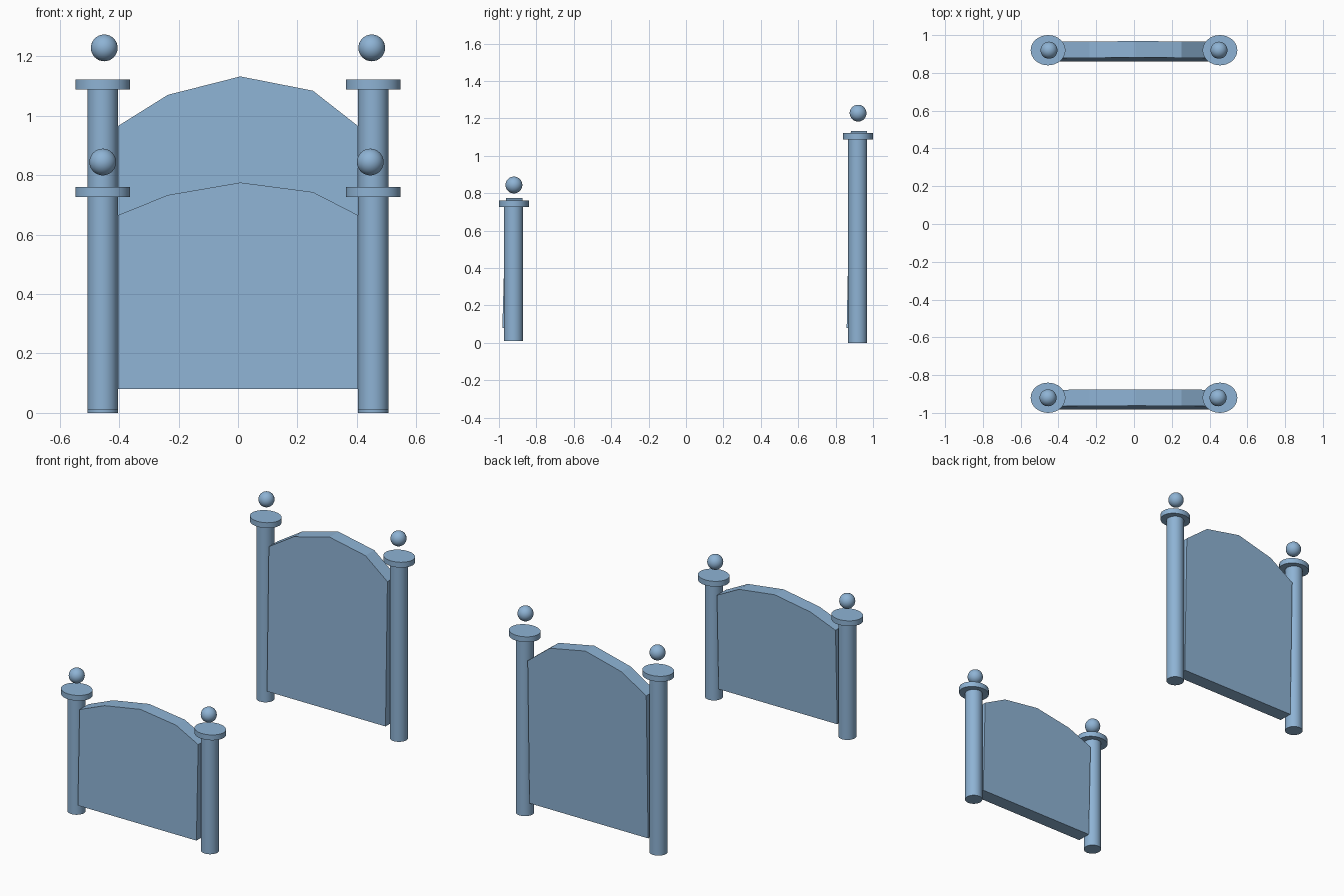
import bpy, bmesh

if "Cube" in bpy.data.objects:
    bpy.data.objects.remove(bpy.data.objects["Cube"])

# One flat blue for everything
blue = bpy.data.materials.new("light_blue")
blue.diffuse_color = (0.27, 0.45, 0.66, 1)
blue.use_nodes = True
blue.node_tree.nodes["Principled BSDF"].inputs["Base Color"].default_value = blue.diffuse_color


def finish(ob, name, smooth=True):
    ob.name = name
    ob.data.materials.append(blue)
    if smooth:
        bpy.ops.object.shade_smooth_by_angle(angle=0.6)


def cylinder(name, x, y, z0, z1, rx, ry):
    bpy.ops.mesh.primitive_cylinder_add(vertices=32, radius=1, depth=1,
                                        location=(x, y, (z0 + z1) / 2))
    ob = bpy.context.object
    ob.scale = (rx, ry, z1 - z0)
    bpy.ops.object.transform_apply(location=False, rotation=False, scale=True)
    finish(ob, name)


def ball(name, x, y, z, r):
    bpy.ops.mesh.primitive_uv_sphere_add(segments=32, ring_count=16, radius=r,
                                         location=(x, y, z))
    finish(bpy.context.object, name)


def panel(name, profile, y_bottom, lean, depth):
    """Arched board, leaning slightly backwards with height."""
    z0, z1 = profile[0][1], max(z for _, z in profile)
    bm = bmesh.new()
    verts = [bm.verts.new((x, y_bottom + lean * (z - z0) / (z1 - z0), z))
             for x, z in profile]
    face = bm.faces.new(verts)
    res = bmesh.ops.extrude_face_region(bm, geom=[face], use_keep_orig=True)
    moved = [v for v in res["geom"] if isinstance(v, bmesh.types.BMVert)]
    bmesh.ops.translate(bm, verts=moved, vec=(0, depth, 0))
    bmesh.ops.recalc_face_normals(bm, faces=bm.faces)
    me = bpy.data.meshes.new(name)
    bm.to_mesh(me)
    bm.free()
    ob = bpy.data.objects.new(name, me)
    bpy.context.collection.objects.link(ob)
    finish(ob, name, smooth=False)


# Headboard and footboard panels
W = 0.404
panel("headboard_panel", [(-W, 0.08), (W, 0.08), (W, 0.965), (0.252, 1.084),
                          (0.008, 1.132), (-0.236, 1.07), (-W, 0.965)],
      0.859, 0.022, 0.087)
panel("footboard_panel", [(-W, 0.08), (W, 0.08), (W, 0.665), (0.252, 0.743),
                          (0.008, 0.775), (-0.236, 0.733), (-W, 0.665)],
      -0.982, 0.02, 0.087)

# Posts, caps and floating ball finials: end, y, base z, cap z, ball z, ball x shift
for end, y, z0, zc, zb, dx in (("head", 0.918, 0.0, 1.088, 1.228, 0.0),
                               ("foot", -0.922, 0.01, 0.727, 0.844, -0.005)):
    for side, x in (("left", -0.455), ("right", 0.455)):
        cylinder(f"{end}_post_{side}", x, y, z0, zc + 0.01, 0.051, 0.051)
        cylinder(f"{end}_cap_{side}", x, 0.92 if y > 0 else -0.92,
                 zc, zc + 0.033, 0.092, 0.08)
        ball(f"{end}_ball_{side}", (x * 0.989) + dx, 0.92 if y > 0 else -0.92, zb, 0.045)
